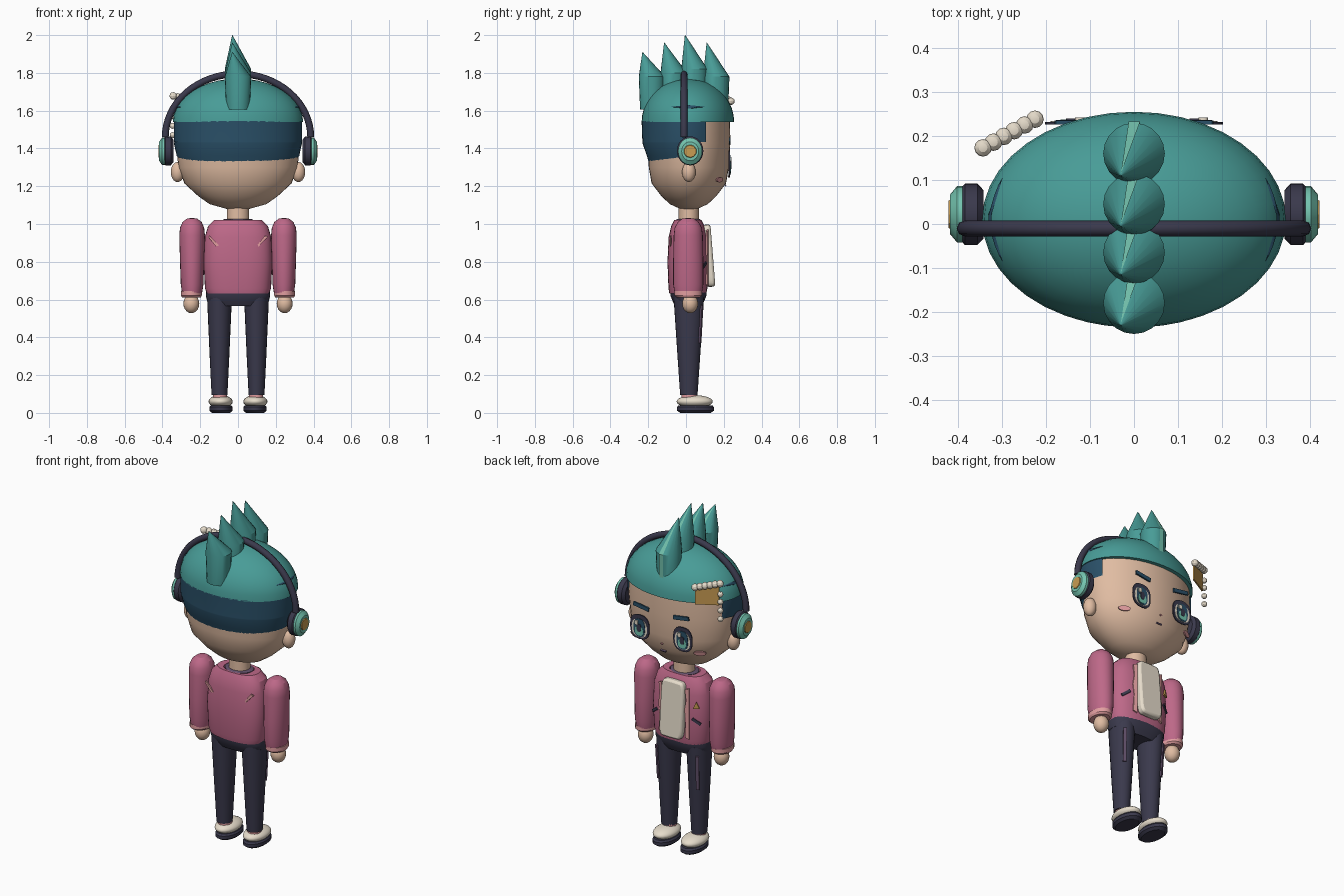
import bpy, math
from math import sin, cos, pi, radians
from mathutils import Vector

cube = bpy.data.objects.get("Cube")
if cube:
    bpy.data.objects.remove(cube, do_unlink=True)

PALETTE = {"skin": "e0bca2", "teal hair": "489c97", "navy hair": "2a5068", "rose jacket": "bd6888",
           "charcoal": "3a394c", "cream": "e6dccb", "mint": "74c4af", "gold": "c89c52",
           "pale pink": "e29ea0", "plum": "62506a"}


def linear(h):
    vals = [int(h[i:i + 2], 16) / 255 for i in (0, 2, 4)]
    return [v / 12.92 if v < 0.04 else ((v + 0.055) / 1.055) ** 2.4 for v in vals] + [1]


MATS = {}
for label, code in PALETTE.items():
    m = bpy.data.materials.new(label)
    m.use_nodes = True
    m.diffuse_color = linear(code)
    m.node_tree.nodes["Principled BSDF"].inputs["Base Color"].default_value = linear(code)
    MATS[label] = m


def make(name, verts, faces, mat, loc=(0, 0, 0), rot=(0, 0, 0)):
    mesh = bpy.data.meshes.new(name)
    mesh.from_pydata(verts, [], faces)
    ob = bpy.data.objects.new(name, mesh)
    bpy.context.scene.collection.objects.link(ob)
    return finish(ob, name, mat, loc, rot)


def finish(ob, name, mat, loc, rot=(0, 0, 0), angle=28):
    ob.name = name
    ob.location, ob.rotation_euler = loc, rot
    ob.data.materials.append(MATS[mat])
    bpy.ops.object.select_all(action='DESELECT')
    ob.select_set(True)
    bpy.context.view_layer.objects.active = ob
    bpy.ops.object.shade_smooth_by_angle(angle=radians(angle))
    return ob


def loft(name, rings, mat, loc=(0, 0, 0), seg=32, power=2, rot=(0, 0, 0)):
    """Skin elliptical rings (rx, ry, z, dx, dy, start, end), low to high."""
    verts, faces = [], []
    arc = len(rings[0]) > 5
    n = seg + 1 if arc else seg
    for r in rings:
        rx, ry, z, dx, dy, a, b = (tuple(r) + (0, 0, 0, 360)[len(r) - 3:])
        for i in range(n):
            t = radians(a + (b - a) * i / seg)
            c, s = cos(t), sin(t)
            verts.append((dx + rx * math.copysign(abs(c) ** (2 / power), c),
                          dy + ry * math.copysign(abs(s) ** (2 / power), s), z))
    for k in range(len(rings) - 1):
        for i in range(seg):
            j = (i + 1) % n
            faces.append((k * n + i, k * n + j, k * n + n + j, k * n + n + i))
    if not arc:
        faces += [tuple(range(n))[::-1], tuple(range(len(verts) - n, len(verts)))]
    return make(name, verts, faces, mat, loc, rot)


def ball(name, mat, loc, size, seg=20):
    bpy.ops.mesh.primitive_uv_sphere_add(segments=seg, ring_count=seg // 2)
    ob = bpy.context.object
    ob.scale = size
    return finish(ob, name, mat, loc)


def plate(name, pts, mat, loc, rot=(0, 0, 0), t=0.006):
    """Thin slab: outline in x-z, thickness along y."""
    n = len(pts)
    verts = [(u, d, v) for d in (-t / 2, t / 2) for u, v in pts]
    faces = [tuple(range(n)), tuple(range(n, 2 * n))[::-1]]
    faces += [(i, i + n, (i + 1) % n + n, (i + 1) % n) for i in range(n)]
    return make(name, verts, faces, mat, loc, rot)


def oval(w, h, n=20, power=2.6):
    pts = []
    for i in range(n):
        c, s = cos(2 * pi * i / n), sin(2 * pi * i / n)
        pts.append((w * math.copysign(abs(c) ** (2 / power), c), h * math.copysign(abs(s) ** (2 / power), s)))
    return pts


def bar(w, h):
    return [(-w, -h), (w, -h), (w, h), (-w, h)]


# Head, neck and hair cap
loft("head", [(.06, .045, 1.08), (.15, .1, 1.105), (.21, .145, 1.147), (.284, .197, 1.215), (.315, .212, 1.3),
              (.33, .22, 1.43), (.325, .218, 1.545)], "skin", (0, .015, 0), 40)
loft("neck", [(.06, .055, .98), (.058, .053, 1.12)], "skin", (0, .015, 0))
CAP = [(.345 * cos(t), .245 * sin(pi / 2 - t), 1.54 + .23 * sin(t)) for t in [k * pi / 20 for k in range(10)]]
loft("hair_cap", CAP + [(.006, .005, 1.77)], "teal hair", (0, .01, 0), 40)
loft("back_hair", [(.305, .195, 1.305, 0, 0, 212, 328), (.325, .212, 1.36, 0, 0, 184, 356),
                   (.34, .236, 1.43, 0, 0, 175, 365), (.34, .236, 1.435, 0, 0, 155, 385),
                   (.339, .24, 1.545, 0, 0, 155, 385)], "navy hair", (0, .005, 0), 40)
for mid in (0, 180):
    loft("hair_streak", [(.331, .236, 1.611, 0, 0, mid - 3, mid + 3), (.327, .233, 1.62, 0, 0, mid - 24, mid + 24),
                         (.324, .231, 1.629, 0, 0, mid - 3, mid + 3)], "navy hair", (0, .01, 0), 10)

# Mohawk spikes, each with a light streak
for y, shoulder, tip in ((-.18, 1.78, 1.91), (-.065, 1.8, 1.96), (.045, 1.82, 2.0), (.16, 1.78, 1.96)):
    loft("hair_spike", [(.063, .063, 1.605), (.07, .07, shoulder), (.001, .001, tip, -.03, -.05)],
         "teal hair", (0, y, 0), 20)
    make("spike_streak", [(-.012, .068, 1.62), (.014, .068, 1.62), (.014, .073, shoulder), (-.012, .073, shoulder),
                          (-.03, -.046, tip - .002)], [(1, 0, 3, 2), (2, 3, 4)], "mint", (0, y, 0))

# Headphone band
curve = bpy.data.curves.new("headphone_band", 'CURVE')
curve.dimensions = '3D'
curve.bevel_depth = .018
curve.bevel_resolution = 2
curve.use_fill_caps = True
spline = curve.splines.new('POLY')
spline.points.add(32)
for i, p in enumerate(spline.points):
    p.co = (.385 * cos(pi * i / 32), -.01, 1.46 + .335 * sin(pi * i / 32), 1)
band = bpy.data.objects.new("headphone_band", curve)
bpy.context.scene.collection.objects.link(band)
curve.materials.append(MATS["charcoal"])

for s in (1, -1):
    side = "left" if s > 0 else "right"
    # Ear and ear cup
    ball(side + "_ear", "skin", (s * .32, .015, 1.275), (.036, .036, .053))
    out = (0, s * pi / 2, 0)
    loft(side + "_ear_cushion", [(.06, .055, -.028), (.077, .07, -.014), (.077, .07, .014), (.06, .055, .028)],
         "charcoal", (s * .37, .022, 1.387), 24, rot=out)
    loft(side + "_cup_shell", [(.072, .064, -.02), (.072, .064, .005), (.05, .045, .021)],
         "mint", (s * .397, .022, 1.385), 24, rot=out)
    loft(side + "_cup_badge", [(.036, .036, 0), (.032, .032, .006)], "gold", (s * .416, .022, 1.385), 10, rot=out)

    # Eye layers, brow and cheek
    for k, (part, w, h, mat, dx, dz) in enumerate((
            ("eye_outline", .062, .071, "charcoal", 0, 0), ("eye_white", .05, .052, "cream", 0, -.007),
            ("iris_rim", .037, .053, "navy hair", 0, -.004), ("iris", .027, .027, "mint", 0, -.022),
            ("pupil", .014, .022, "charcoal", 0, -.004), ("eye_glint", .011, .013, "cream", .017, .025))):
        plate(side + "_" + part, oval(w, h), mat, (s * .14 + dx, .229 + k * .002, 1.317 + dz))
    plate(side + "_brow", bar(.05, .011), "navy hair", (s * .13, .231, 1.44), (0, -s * .15, 0), .009)
    plate(side + "_cheek", oval(.034, .014, 14, 2), "pale pink", (s * .215, .177, 1.235), (-.25, 0, -s * .5), .009)

    # Arm, cuff and hand
    loft(side + "_sleeve", [(.053, .072, .635), (.06, .08, .68), (.064, .08, .8), (.068, .077, .94), (.064, .072, .98),
                            (.051, .056, 1.01), (.028, .032, 1.028), (.004, .004, 1.032)],
         "rose jacket", (s * .243, .012, 0), 24)
    loft(side + "_cuff", [(.05, .062, .612), (.056, .074, .622), (.056, .074, .645)], "pale pink",
         (s * .247, .012, 0), 24)
    ball(side + "_hand", "skin", (s * .247, .022, .578), (.042, .042, .05))

    # Leg, shoe and sole
    loft(side + "_leg", [(.042, .046, .095), (.052, .06, .3), (.064, .078, .57), (.064, .08, .62)],
         "charcoal", (s * .098, .015, 0), 24)
    plate(side + "_leg_stripe", bar(.009, .1), "plum", (s * .13, .079, .47), (-.06, 0, -s * .45), .009)
    loft(side + "_sock", [(.038, .042, .06), (.038, .042, .11)], "pale pink", (s * .095, .018, 0), 20)
    ball(side + "_shoe", "cream", (s * .092, .046, .06), (.064, .096, .034), 24)
    loft(side + "_sole", [(.048, .08, 0), (.062, .098, .012), (.062, .098, .03), (.055, .09, .04)],
         "charcoal", (s * .09, .05, 0), 28)

    # Jacket lapels and chest stripes
    plate(side + "_back_flash", [(-.03, .024), (-.012, .028), (.026, -.02), (.022, -.03)][::1], "pale pink",
          (s * .13, -.081, .91), (0, 0 if s > 0 else pi, 0), .009).scale.x = -1 if s > 0 else 1
    plate(side + "_lapel", [(-.012, -.15), (.012, -.14), (.007, -.04), (.014, .02), (.005, .08), (.012, .14),
                            (-.012, .15)], "pale pink", (s * .086, .112, .82), (0, 0, -s * .25), .009)
    plate(side + "_chest_stripe", bar(.028, .008), "charcoal", (s * .135, .095, .78), (0, s * .6, -s * .5), .009)

# Nose and mouth
plate("nose", oval(.007, .005, 8), "pale pink", (0, .224, 1.252), (-.3, 0, 0))
plate("mouth", bar(.016, .004), "plum", (0, .209, 1.205), (-.5, 0, 0), .009)

# Hair clip: gold plate with a bead row and a bead drop
plate("hair_clip", bar(.065, .052), "gold", (-.278, .2, 1.6), (0, 0, .51), .008)
for i in range(6):
    f = i / 5
    ball("clip_bead", "cream", (-.225 - .118 * f, .238 - .065 * f, 1.65 + .028 * f), (.02, .02, .02), 12)
for z in (1.615, 1.57, 1.52, 1.47):
    ball("drop_bead", "cream", (-.345, .172, z), (.016, .016, .016), 12)

# Torso, collar, shirt panel and pin
loft("jacket", [(.165, .098, .632), (.175, .103, .66), (.182, .108, .8), (.176, .102, .93), (.158, .088, .99),
                (.125, .072, 1.022), (.085, .06, 1.022), (.075, .05, 1.0)], "rose jacket", (0, .01, 0), 40, 2.6)
loft("collar", [(.078, .062, 1.005), (.082, .066, 1.022), (.068, .058, 1.027)], "plum", (0, .012, 0))
shirt = plate("shirt_panel", oval(.073, .165, 28, 7), "cream", (0, .12, .832), (.08, 0, 0), .045)
bevel = shirt.modifiers.new("soft_edge", 'BEVEL')
bevel.width = .012
bevel.segments = 2
plate("chest_pin", [(-.018, -.018), (.018, -.018), (0, .022)], "gold", (-.135, .097, .875), (0, 0, .5), .009)

# Hips
loft("trouser_hips", [(.13, .07, .565), (.163, .083, .59), (.17, .095, .62), (.168, .097, .652)], "charcoal",
     (0, .013, 0), 36, 2.5)
